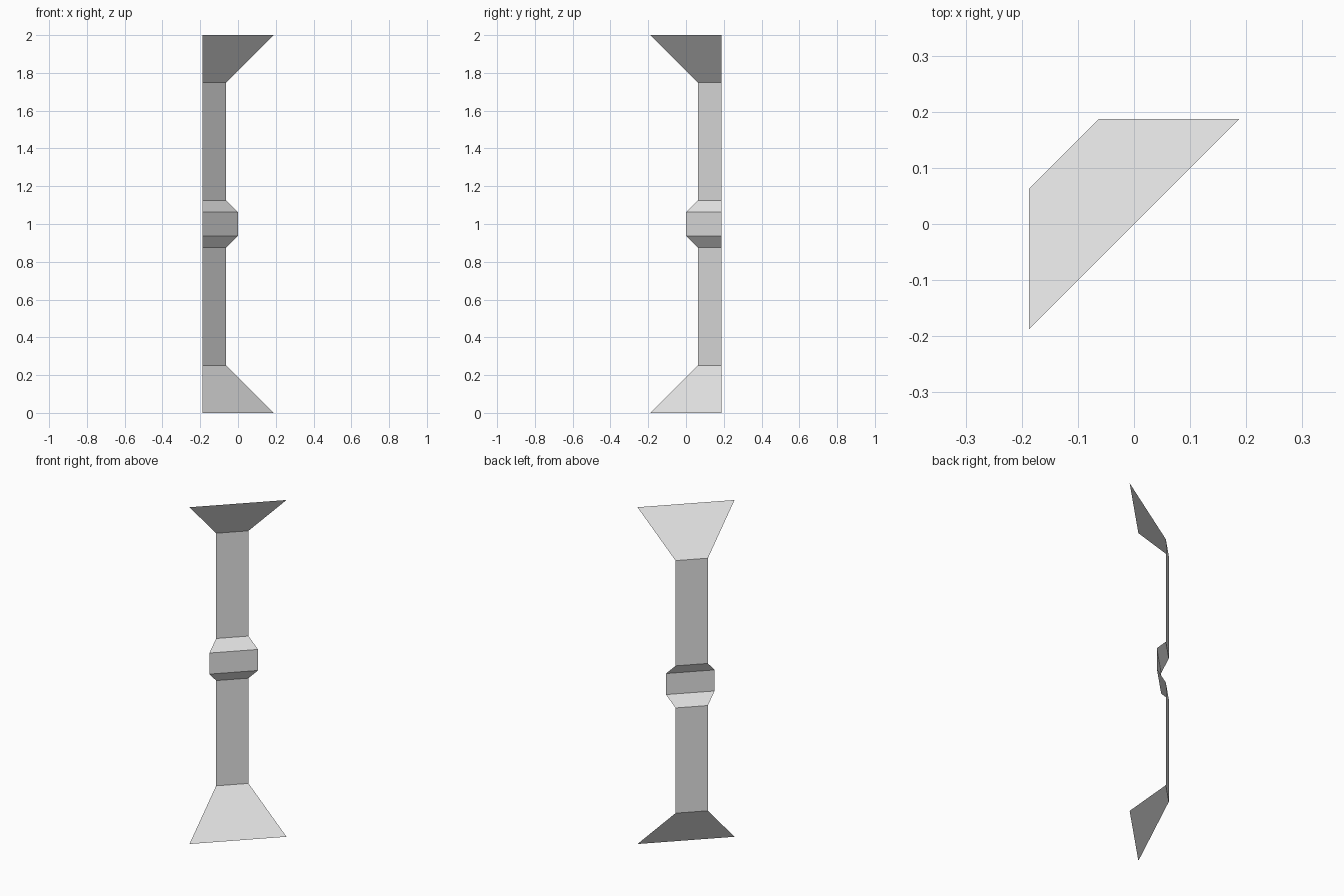
import bpy
import bmesh

cube = bpy.data.objects.get("Cube")
if cube:
    bpy.data.objects.remove(cube, do_unlink=True)

# Plain grey finish
grey = bpy.data.materials.new("light_grey")
grey.use_nodes = True
colour = (0.8, 0.8, 0.8, 1.0)
grey.diffuse_color = colour
grey.node_tree.nodes["Principled BSDF"].inputs["Base Color"].default_value = colour

SIDE = 0.1875
SHAFT, COLLAR, FLARE = 0.0625, 0.0, -0.1875   # setback of the face at each level

# Lower half of the profile: (height, setback), mirrored about z = 1
lower = [(0.0, FLARE), (0.25, SHAFT), (0.875, SHAFT), (0.9375, COLLAR)]
profile = lower + [(2 - z, c) for z, c in reversed(lower)]

# Open diagonal corner column: one folded sheet
bm = bmesh.new()
rows = [(bm.verts.new((-SIDE, c, z)), bm.verts.new((-c, SIDE, z))) for z, c in profile]
for (a, b), (d, e) in zip(rows, rows[1:]):
    bm.faces.new((a, b, e, d))
mesh = bpy.data.meshes.new("corner_column")
bm.to_mesh(mesh)
bm.free()
mesh.materials.append(grey)
column = bpy.data.objects.new("corner_column", mesh)
bpy.context.scene.collection.objects.link(column)
